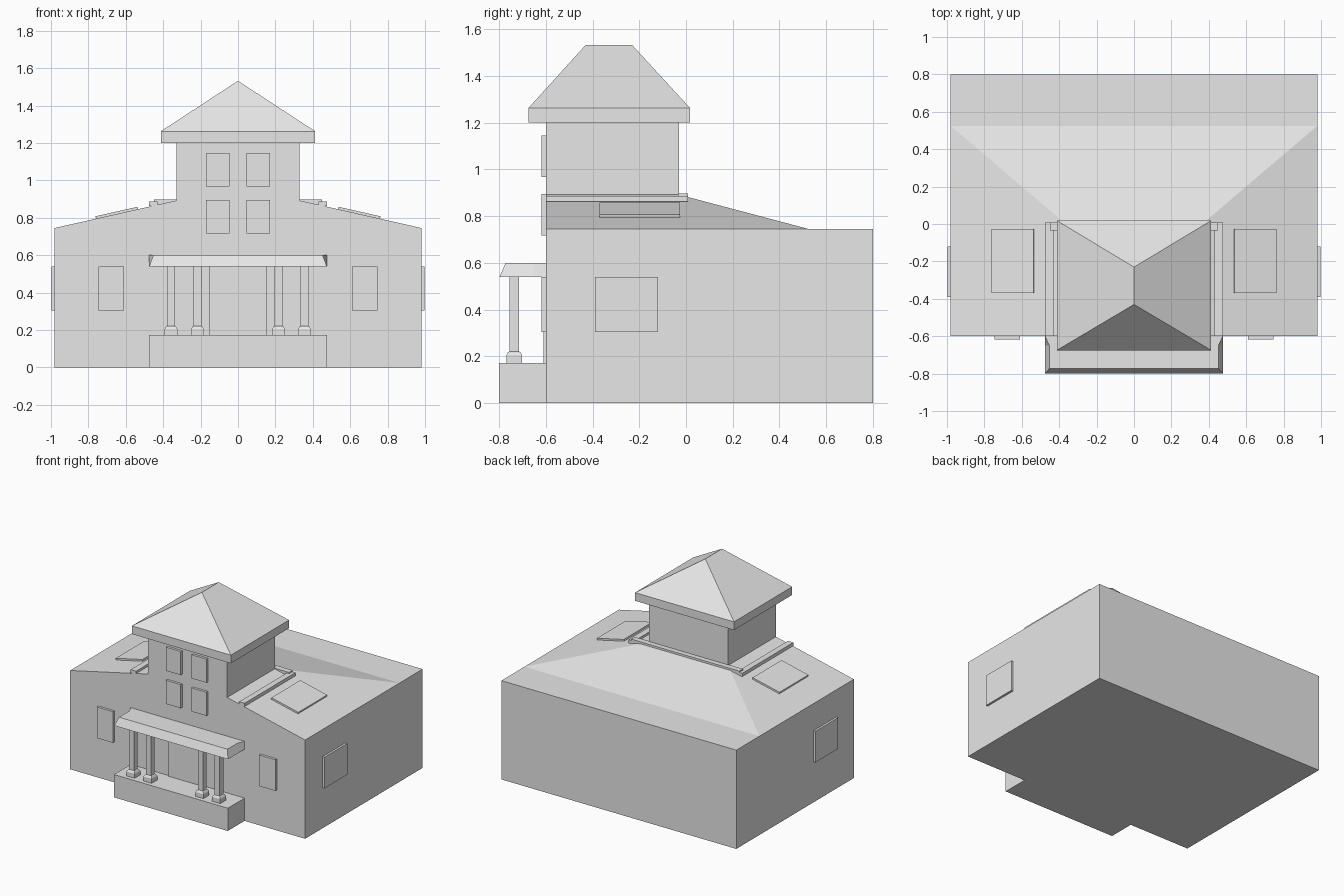
import bpy, bmesh, math
from mathutils import Matrix, Vector

cube = bpy.data.objects.get("Cube")
if cube:
    bpy.data.objects.remove(cube, do_unlink=True)

GREY = (0.8, 0.8, 0.8, 1)
mat = bpy.data.materials.new("plain_grey")
mat.use_nodes = True
mat.diffuse_color = GREY
mat.node_tree.nodes["Principled BSDF"].inputs["Base Color"].default_value = GREY


def finish(name, bm):
    bmesh.ops.recalc_face_normals(bm, faces=bm.faces)
    mesh = bpy.data.meshes.new(name)
    bm.to_mesh(mesh)
    bm.free()
    mesh.materials.append(mat)
    obj = bpy.data.objects.new(name, mesh)
    bpy.context.collection.objects.link(obj)
    return obj


def loft(name, *rings):
    """Solid skinned through rings of equal length, capped at both ends."""
    bm = bmesh.new()
    loops = [[bm.verts.new(p) for p in ring] for ring in rings]
    n = len(loops[0])
    for a, b in zip(loops, loops[1:]):
        for i in range(n):
            j = (i + 1) % n
            bm.faces.new((a[i], a[j], b[j], b[i]))
    bm.faces.new(loops[0])
    bm.faces.new(loops[-1])
    bmesh.ops.remove_doubles(bm, verts=bm.verts, dist=1e-5)
    return finish(name, bm)


def rect(x0, x1, y0, y1, z):
    return [(x0, y0, z), (x1, y0, z), (x1, y1, z), (x0, y1, z)]


def box(name, x0, x1, y0, y1, z0, z1):
    return loft(name, rect(x0, x1, y0, y1, z0), rect(x0, x1, y0, y1, z1))


def mirrored(name, x0, x1, *rest):
    box("left_" + name, x0, x1, *rest)
    box("right_" + name, -x1, -x0, *rest)


# House body and its low hipped roof, gabled flush at the front
FRONT, EAVE, TOP = -0.6, 0.745, 0.892
box("house_body", -0.98, 0.98, FRONT, 0.8, 0, EAVE)
loft("main_roof", rect(-0.98, 0.98, FRONT, 0.525, EAVE),
     rect(-0.33, 0.33, FRONT, -0.03, TOP))

# Tower with overhanging ridge roof
box("tower", -0.33, 0.33, FRONT, -0.03, 0.8, 1.21)
eaves = (-0.413, 0.413, -0.675, 0.018)
loft("tower_roof", rect(*eaves, 1.2), rect(*eaves, 1.262),
     rect(0, 0, -0.43, -0.23, 1.532))

# Rails on the roof around the tower
mirrored("roof_rail", 0.43, 0.475, FRONT, 0.008, 0.862, 0.887)
box("back_roof_rail", -0.45, 0.45, -0.035, 0.008, 0.86, 0.897)

# Windows and door
mirrored("upper_tower_window", 0.045, 0.17, -0.618, FRONT, 0.967, 1.145)
mirrored("lower_tower_window", 0.045, 0.17, -0.618, FRONT, 0.717, 0.895)
mirrored("front_window", 0.61, 0.745, -0.618, FRONT, 0.305, 0.54)
mirrored("side_window", 0.975, 0.996, -0.39, -0.12, 0.305, 0.54)
box("front_door", -0.155, 0.155, -0.609, FRONT, 0.17, 0.54)

# Skylights lying on the side slopes
slope = math.atan2(TOP - EAVE, 0.65)
for side, name in ((1, "left_skylight"), (-1, "right_skylight")):
    sky = box(name, -0.115, 0.115, -0.172, 0.172, -0.01, 0.013)
    x = 0.647
    z = EAVE + (0.98 - x) * math.tan(slope)
    sky.data.transform(Matrix.Translation(Vector((side * x, -0.198, z)))
                       @ Matrix.Rotation(side * slope, 4, 'Y'))

# Porch floor and bevelled canopy
box("porch_floor", -0.475, 0.475, -0.8, FRONT, 0, 0.172)
half_low = [(0.475, FRONT), (0.475, -0.65), (0.475, -0.798)]
half_top = [(0.475, FRONT), (0.452, -0.65), (0.452, -0.772)]


def canopy_ring(half, z):
    return [(x, y, z) for x, y in half] + [(-x, y, z) for x, y in reversed(half)]


loft("porch_canopy", canopy_ring(half_low, 0.54), canopy_ring(half_top, 0.6))

# Porch columns with stepped square bases
def square(x, r, z):
    return rect(x - r, x + r, -0.735 - r, -0.735 + r, z)


for i, x in enumerate((-0.358, -0.216, 0.216, 0.356)):
    profile = ((0.034, 0.17), (0.034, 0.205), (0.027, 0.217),
               (0.021, 0.22), (0.021, 0.545))
    loft(f"porch_column_{i + 1}", *[square(x, r, z) for r, z in profile])
